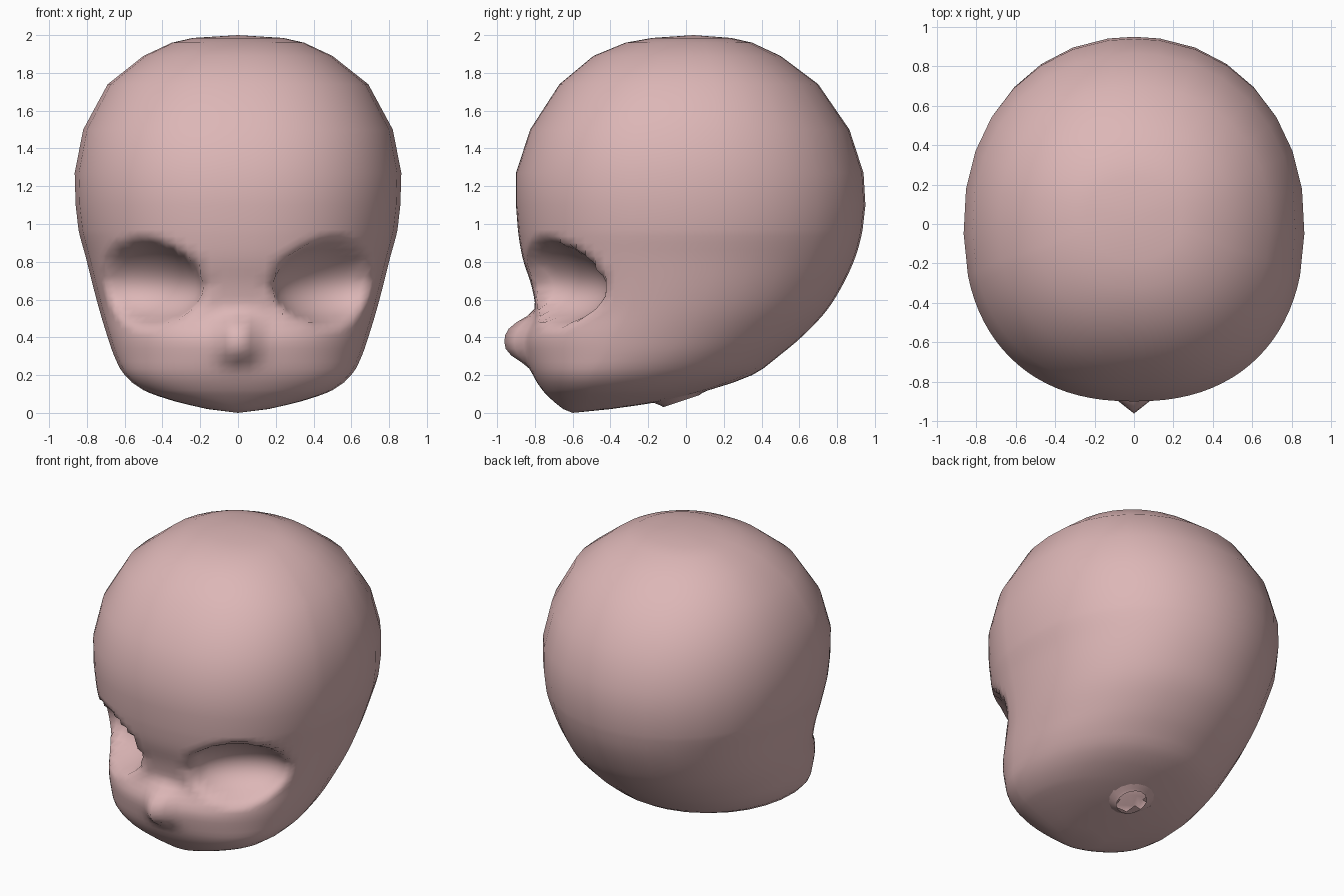
import bpy, bmesh, math
from mathutils import Vector

if "Cube" in bpy.data.objects:
    bpy.data.objects.remove(bpy.data.objects["Cube"])

skin = bpy.data.materials.new("skin")
skin.diffuse_color = (0.72, 0.47, 0.47, 1)
skin.use_nodes = True
skin.node_tree.nodes["Principled BSDF"].inputs["Base Color"].default_value = skin.diffuse_color

# Horizontal sections: z, front y, back y, half width, y of widest point
ROWS = [
    (0.02, -0.65, -0.40, 0.16, -0.50), (0.06, -0.70, -0.13, 0.33, -0.45),
    (0.12, -0.76, 0.12, 0.50, -0.40), (0.20, -0.81, 0.35, 0.60, -0.35),
    (0.30, -0.84, 0.49, 0.655, -0.25), (0.40, -0.85, 0.61, 0.69, -0.18),
    (0.53, -0.80, 0.735, 0.73, -0.10), (0.66, -0.815, 0.82, 0.765, -0.05),
    (0.82, -0.865, 0.895, 0.805, -0.02), (0.97, -0.89, 0.935, 0.845, 0),
    (1.10, -0.90, 0.95, 0.86, 0), (1.27, -0.90, 0.94, 0.865, 0),
    (1.50, -0.825, 0.865, 0.82, 0), (1.74, -0.67, 0.70, 0.69, 0.02),
    (1.89, -0.49, 0.50, 0.50, 0.03), (1.96, -0.32, 0.35, 0.35, 0.04),
    (1.985, -0.18, 0.24, 0.24, 0.05)]


def section(z):
    """Smoothly interpolate the section table at height z."""
    i = max(k for k in range(len(ROWS) - 1) if ROWS[k][0] <= z + 1e-6)
    a, b = ROWS[i], ROWS[i + 1]
    p, n = ROWS[max(i - 1, 0)], ROWS[min(i + 2, len(ROWS) - 1)]
    h = b[0] - a[0]
    t = (z - a[0]) / h
    out = []
    for k in range(1, 5):
        ma = (b[k] - p[k]) / (b[0] - p[0]) * h
        mb = (n[k] - a[k]) / (n[0] - a[0]) * h
        out.append((2*t**3 - 3*t**2 + 1) * a[k] + (t**3 - 2*t**2 + t) * ma
                   + (3*t**2 - 2*t**3) * b[k] + (t**3 - t**2) * mb)
    return out


def spow(v, n):
    return math.copysign(abs(v) ** (2 / n), v)


# Socket frame: centre, outward axis and sideways axis (mirrored for each eye)
def carve_socket(p, s):
    centre = Vector((0.49 * s, -0.71, 0.69))
    out = Vector((0.50 * s, -0.866, 0))
    side = Vector((0.866 * s, 0.50, 0))
    d = p - centre
    r2 = (d.dot(side) / 0.31) ** 2 + (d.z / 0.225) ** 2
    if r2 < 1 and p.x * s > 0 and p.y < 0:
        return p - out * 0.23 * (1 - r2) ** 0.75
    return p


def shape(p):
    if p.y < 0:
        # nose bump
        p.y -= 0.11 * math.exp(-(p.x / 0.085) ** 2) * math.exp(-((p.z - 0.39) / 0.12) ** 4)
    for s in (1, -1):
        p = carve_socket(p, s)
    return p


def make_object(name, bm):
    me = bpy.data.meshes.new(name)
    bmesh.ops.recalc_face_normals(bm, faces=bm.faces)
    bm.to_mesh(me)
    bm.free()
    me.materials.append(skin)
    me.shade_smooth()
    ob = bpy.data.objects.new(name, me)
    bpy.context.collection.objects.link(ob)
    return ob


# Head: fine around the face, coarse over the skull
half = list(range(0, 77, 4)) + list(range(88, 180, 12))
angles = half + [180] + [360 - a for a in reversed(half[1:])]
levels = [0.02, 0.04, 0.06, 0.075, 0.09, 0.105, 0.12, 0.16]
levels += [0.2 + 0.035 * i for i in range(23)]
levels += [1.1, 1.27, 1.5, 1.74, 1.89, 1.96, 1.985]

bm = bmesh.new()
rings = []
for z in levels:
    front, back, w, cy = section(z)
    ring = []
    for a in angles:
        t = math.radians(a)
        c, s = math.cos(t), math.sin(t)
        n = 2.3 if c > 0 else 2.1
        depth = cy - front if c > 0 else back - cy
        p = Vector((w * spow(s, n), cy - depth * spow(c, n), z))
        ring.append(bm.verts.new(shape(p)))
    rings.append(ring)
N = len(angles)
for lo, hi in zip(rings, rings[1:]):
    for i in range(N):
        j = (i + 1) % N
        bm.faces.new((lo[i], lo[j], hi[j], hi[i]))
for ring, tip in ((rings[0], (0, -0.6, 0)), (rings[-1], (0, 0.04, 2))):
    v = bm.verts.new(tip)
    for i in range(N):
        bm.faces.new((ring[i], ring[(i + 1) % N], v))
bmesh.ops.recalc_face_normals(bm, faces=bm.faces)

# Opening under the head
hole = [f for f in bm.faces if f.calc_center_median().z < 0.16
        and math.hypot(f.calc_center_median().x, f.calc_center_median().y + 0.03) < 0.11]
bmesh.ops.delete(bm, geom=hole, context='FACES')
make_object("head", bm)

# Flared neck collar around the opening: radius, height, tilt
bm = bmesh.new()
prev = None
for r, h, tilt in ((0.19, 0.115, 0.2), (0.14, 0.085, 0.24), (0.11, 0.072, 0.3), (0.095, 0.062, 0.33)):
    ring = []
    for i in range(16):
        a = math.tau * i / 16
        y = r * math.sin(a)
        ring.append(bm.verts.new((r * math.cos(a), y - 0.025, h + tilt * y)))
    if prev:
        for i in range(16):
            j = (i + 1) % 16
            bm.faces.new((prev[i], prev[j], ring[j], ring[i]))
    prev = ring
make_object("neck_collar", bm)
